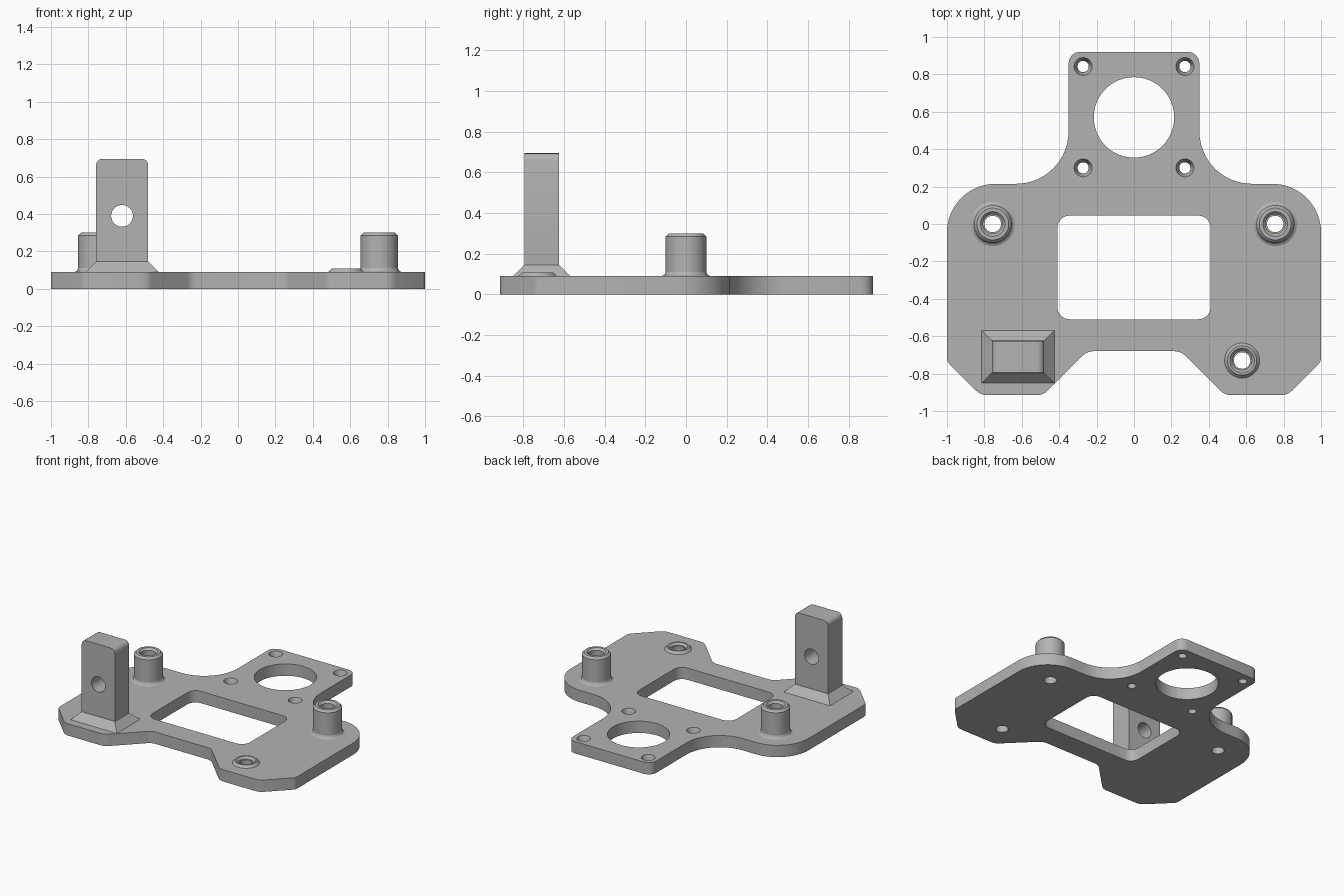
import bpy, bmesh, math
from mathutils import Vector, Matrix

old = bpy.data.objects.get("Cube")
if old:
    bpy.data.objects.remove(old, do_unlink=True)

grey = bpy.data.materials.new("light_grey")
grey.use_nodes = True
grey.diffuse_color = (0.45, 0.45, 0.45, 1)
grey.node_tree.nodes["Principled BSDF"].inputs["Base Color"].default_value = (0.45, 0.45, 0.45, 1)

T = 0.09  # plate thickness


def make(name, bm):
    bmesh.ops.recalc_face_normals(bm, faces=bm.faces)
    mesh = bpy.data.meshes.new(name)
    bm.to_mesh(mesh)
    bm.free()
    mesh.materials.append(grey)
    obj = bpy.data.objects.new(name, mesh)
    bpy.context.collection.objects.link(obj)
    return obj


def rounded(corners):
    """Round each (x, y, radius) corner of a closed outline."""
    out = []
    n = len(corners)
    for i, (x, y, r) in enumerate(corners):
        p = Vector((x, y))
        a = (Vector(corners[i - 1][:2]) - p).normalized()
        b = (Vector(corners[(i + 1) % n][:2]) - p).normalized()
        half = a.angle(b) / 2
        centre = p + (a + b).normalized() * (r / math.sin(half))
        start = p + a * (r / math.tan(half)) - centre
        end = p + b * (r / math.tan(half)) - centre
        sweep = math.atan2(start.cross(end), start.dot(end))
        steps = max(4, int(r * 60))
        for k in range(steps + 1):
            out.append(centre + Matrix.Rotation(sweep * k / steps, 2) @ start)
    return out


def prism(name, outline, z0, z1):
    bm = bmesh.new()
    face = bm.faces.new([bm.verts.new((p[0], p[1], z0)) for p in outline])
    top = bmesh.ops.extrude_face_region(bm, geom=[face])["geom"]
    bmesh.ops.translate(bm, vec=(0, 0, z1 - z0),
                        verts=[g for g in top if isinstance(g, bmesh.types.BMVert)])
    return make(name, bm)


def lathe(name, profile, x, y, ring=False, segs=48):
    """Revolve (radius, z) points; a ring closes on itself, otherwise the ends are capped."""
    bm = bmesh.new()
    loops = [[bm.verts.new((x + r * math.cos(t), y + r * math.sin(t), z))
              for t in (2 * math.pi * i / segs for i in range(segs))] for r, z in profile]
    pairs = list(zip(loops, loops[1:]))
    if ring:
        pairs.append((loops[-1], loops[0]))
    else:
        bm.faces.new(loops[0])
        bm.faces.new(loops[-1])
    for a, b in pairs:
        for i in range(segs):
            j = (i + 1) % segs
            bm.faces.new((a[i], a[j], b[j], b[i]))
    return make(name, bm)


def finish(obj, cutters=()):
    bpy.ops.object.select_all(action="DESELECT")
    obj.select_set(True)
    bpy.context.view_layer.objects.active = obj
    for cutter in cutters:
        mod = obj.modifiers.new("cut", "BOOLEAN")
        mod.operation, mod.solver, mod.object = "DIFFERENCE", "EXACT", cutter
        bpy.ops.object.modifier_apply(modifier=mod.name)
        bpy.data.objects.remove(cutter, do_unlink=True)
    bpy.ops.object.shade_smooth_by_angle(angle=math.radians(25))


# Base plate: half outline mirrored across x
half = [(0.35, 0.92, 0.06), (0.35, 0.215, 0.28), (1.0, 0.215, 0.26), (1.0, -0.735, 0.05),
        (0.82, -0.915, 0.08), (0.485, -0.915, 0.08), (0.25, -0.68, 0.08)]
plate = prism("base_plate", rounded(half + [(-x, y, r) for x, y, r in reversed(half)]), 0, T)

# Plate openings
window = [(0.41, 0.045, 0.065), (0.41, -0.51, 0.065), (-0.41, -0.51, 0.065), (-0.41, 0.045, 0.065)]
cuts = [prism("window_cutter", rounded(window), -0.1, 0.2),
        lathe("round_cutter", [(0.215, -0.1), (0.215, 0.2)], 0, 0.57, segs=72)]
for sx in (-1, 1):
    for y in (0.842, 0.3):
        cuts.append(lathe("screw_cutter", [(0.03, -0.1), (0.03, 0.045), (0.048, T), (0.048, 0.2)],
                          sx * 0.272, y))

# Tall standoffs and low boss, each with a through bore
BORE = 0.052
spots = {"left_standoff": (0.755, 0.0, 0.3), "right_standoff": (-0.755, 0.0, 0.3),
         "low_boss": (0.578, -0.73, 0.108)}
for name, (x, y, top) in spots.items():
    cuts.append(lathe("bore_cutter", [(BORE - 0.008, -0.1), (BORE - 0.008, 0.2)], x, y))
    if top > 0.2:
        outer = [(0.118, T), (0.107, T + 0.006), (0.1, T + 0.02), (0.1, top - 0.016), (0.085, top)]
    else:
        outer = [(0.094, T), (0.078, top)]
    post = lathe(name, outer + [(0.066, top), (BORE, top - 0.015), (BORE, T)], x, y, ring=True)
    finish(post)
finish(plate, cuts)

# Upright bracket: rounded slab stood on end, with a cross hole
tower = prism("upright_bracket", rounded([(-0.76, T, 0.002), (-0.48, T, 0.002),
                                          (-0.48, 0.695, 0.035), (-0.76, 0.695, 0.035)]), 0.625, 0.795)
stand = Matrix.Rotation(math.pi / 2, 4, "X")
tower.data.transform(stand)
hole = lathe("cross_cutter", [(0.058, 0.5), (0.058, 0.9)], -0.62, 0.39)
hole.data.transform(stand)
finish(tower, [hole])

# Sloped skirt around the bracket foot
bm = bmesh.new()
bmesh.ops.create_cube(bm, size=1)
for v in bm.verts:
    flare = 0.055 if v.co.z < 0 else 0.0
    v.co = (-0.62 + math.copysign(0.14 + flare, v.co.x),
            -0.71 + math.copysign(0.086 + flare, v.co.y),
            T if v.co.z < 0 else 0.145)
make("bracket_skirt", bm)
